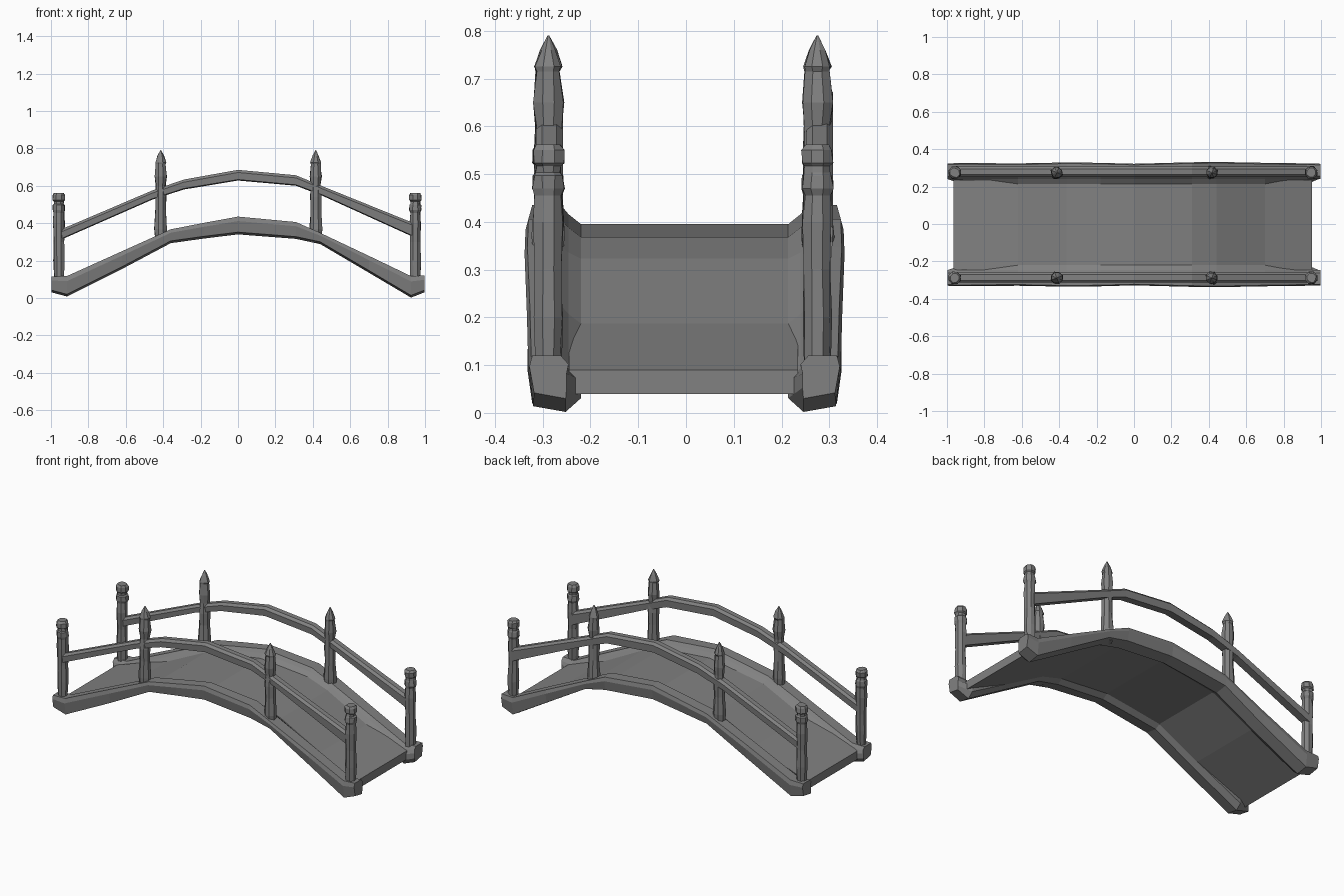
import bpy, bmesh, math, random

if "Cube" in bpy.data.objects:
    bpy.data.objects.remove(bpy.data.objects["Cube"])

random.seed(4)
wood = bpy.data.materials.new("dark_grey_wood")
wood.diffuse_color = (0.22, 0.22, 0.22, 1)
wood.use_nodes = True
wood.node_tree.nodes["Principled BSDF"].inputs["Base Color"].default_value = wood.diffuse_color


def loft(name, rings):
    """Skin a closed solid through equal-length rings of points, flat shaded."""
    bm = bmesh.new()
    vr = [[bm.verts.new(p) for p in r] for r in rings]
    n = len(rings[0])
    for a, b in zip(vr, vr[1:]):
        for i in range(n):
            j = (i + 1) % n
            bm.faces.new((a[i], a[j], b[j], b[i]))
    bm.faces.new(vr[0])
    bm.faces.new(vr[-1])
    bmesh.ops.recalc_face_normals(bm, faces=bm.faces)
    me = bpy.data.meshes.new(name)
    bm.to_mesh(me)
    bm.free()
    me.materials.append(wood)
    ob = bpy.data.objects.new(name, me)
    bpy.context.collection.objects.link(ob)
    return ob


def post(name, x, y, profile, sides=8, jitter=0.003):
    """Rough-hewn round post from (z, radius) pairs."""
    rings = []
    for z, r in profile:
        ring = []
        for i in range(sides):
            a = 2 * math.pi * (i + 0.5) / sides
            q = r + random.uniform(-jitter, jitter) * (r > 0.01)
            ring.append((x + q * math.cos(a), y + q * math.sin(a), z))
        rings.append(ring)
    return loft(name, rings)


# arch stations: x, bottom z, top z, outer y
arch = [(-0.997, 0.03, 0.115, 0.33), (-0.915, 0.008, 0.117, 0.332),
        (-0.62, 0.155, 0.25, 0.33), (-0.36, 0.293, 0.367, 0.335),
        (-0.18, 0.318, 0.402, 0.333), (0, 0.340, 0.435, 0.328),
        (0.31, 0.316, 0.406, 0.336), (0.44, 0.288, 0.348, 0.338),
        (0.70, 0.135, 0.225, 0.333), (0.925, 0.002, 0.117, 0.33),
        (0.997, 0.03, 0.12, 0.328)]

# handrail stations: x, bottom z, top z
rail = [(-0.95, 0.31, 0.365), (-0.46, 0.525, 0.574), (-0.29, 0.58, 0.633),
        (0, 0.628, 0.685), (0.31, 0.60, 0.656), (0.45, 0.547, 0.598),
        (0.94, 0.325, 0.4)]

end_profile = [(0.08, 0.027), (0.2, 0.031), (0.3, 0.029), (0.4, 0.033),
               (0.455, 0.029), (0.47, 0.035), (0.497, 0.033), (0.503, 0.028),
               (0.517, 0.028), (0.523, 0.034), (0.55, 0.034), (0.562, 0.026)]
tall_profile = [(0.3, 0.03), (0.37, 0.036), (0.47, 0.029), (0.54, 0.031),
                (0.6, 0.028), (0.65, 0.033), (0.715, 0.027), (0.725, 0.03),
                (0.76, 0.017), (0.79, 0.002)]

for side, s, shift in (("front", -1, 0.0), ("back", 1, -0.006)):
    # side beam with a flange that meets the deck
    rings = []
    for k, (x, b, t, o) in enumerate(arch):
        h = t - b
        inner = 0.25 if k in (0, len(arch) - 1) else 0.22
        sec = [(o - 0.01, b + 0.012), (o, b + 0.75 * h), (o - 0.006, t),
               (0.262, t), (0.246, t - 0.2 * h), (inner, b + 0.58 * h),
               (inner, b + 0.25 * h), (0.252, b)]
        rings.append([(x, s * (y + shift), z) for y, z in sec])
    loft(side + "_beam", rings)

    # handrail
    yc = s * 0.286 + (shift if s > 0 else 0)
    loft(side + "_handrail",
         [[(x, yc - 0.025, b + 0.005), (x, yc + 0.025, b),
           (x, yc + 0.028, t - 0.014), (x, yc + 0.015, t),
           (x, yc - 0.015, t), (x, yc - 0.028, t - 0.014)] for x, b, t in rail])

    # posts
    yp = -0.288 if s < 0 else 0.275
    for tag, xe, xt in (("left", -0.958, -0.413), ("right", 0.948, 0.416)):
        post(f"{side}_{tag}_end_post", xe, yp, end_profile)
        post(f"{side}_{tag}_tall_post", xt, yp, tall_profile)

# arched deck between the beams
deck = [(-0.965, 0.04, 0.09)]
deck += [(x, b + 0.24 * (t - b), b + 0.58 * (t - b)) for x, b, t, o in arch[2:-2]]
deck += [(0.953, 0.04, 0.09)]
loft("deck", [[(x, -0.245, b), (x, 0.235, b), (x, 0.235, t), (x, -0.245, t)]
              for x, b, t in deck])
